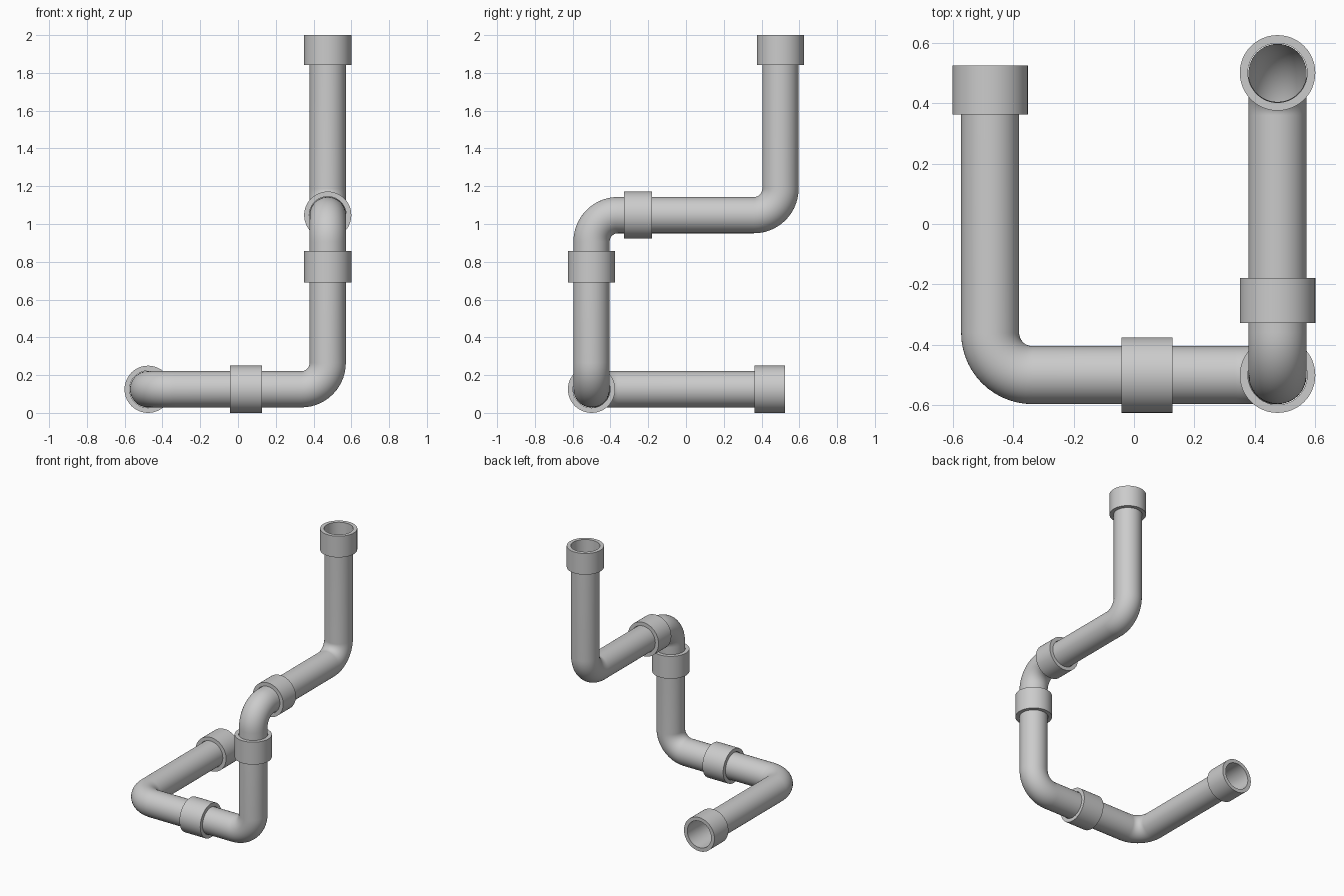
import bpy, bmesh, math
from mathutils import Vector

if "Cube" in bpy.data.objects:
    bpy.data.objects.remove(bpy.data.objects["Cube"])

SIDES = 48
PIPE_R, BEND_R = 0.096, 0.14
RING_R, BORE_R = 0.125, 0.098
LOW, MID = 0.125, 1.047          # heights of the horizontal runs
LEFT, RIGHT = -0.476, 0.475
FRONT, BACK = -0.5, 0.5


def finish(name, bm):
    bmesh.ops.recalc_face_normals(bm, faces=bm.faces)
    me = bpy.data.meshes.new(name)
    bm.to_mesh(me)
    bm.free()
    ob = bpy.data.objects.new(name, me)
    bpy.context.collection.objects.link(ob)
    bpy.ops.object.select_all(action='DESELECT')
    ob.select_set(True)
    bpy.context.view_layer.objects.active = ob
    bpy.ops.object.shade_smooth_by_angle(angle=math.radians(35))
    return ob


def loop(bm, centre, u, v, r):
    return [bm.verts.new(centre + r * (math.cos(a) * u + math.sin(a) * v))
            for a in (2 * math.pi * i / SIDES for i in range(SIDES))]


def bridge(bm, a, b):
    for i in range(SIDES):
        j = (i + 1) % SIDES
        bm.faces.new((a[i], a[j], b[j], b[i]))


def sweep_pipe(name, corners, steps=14):
    # centre line with rounded corners: (point, tangent)
    pts = [Vector(c) for c in corners]
    path = [(pts[0], (pts[1] - pts[0]).normalized())]
    for a, c, b in zip(pts, pts[1:], pts[2:]):
        d0, d1 = (c - a).normalized(), (b - c).normalized()
        hub = c - BEND_R * d0 + BEND_R * d1
        for k in range(steps + 1):
            t = math.pi / 2 * k / steps
            path.append((hub + BEND_R * (math.sin(t) * d0 - math.cos(t) * d1),
                         math.cos(t) * d0 + math.sin(t) * d1))
    path.append((pts[-1], (pts[-1] - pts[-2]).normalized()))
    bm = bmesh.new()
    tan = path[0][1]
    u, prev = tan.orthogonal().normalized(), None
    for p, t in path:
        u = tan.rotation_difference(t) @ u
        tan = t
        ring = loop(bm, p, u, t.cross(u), PIPE_R)
        if prev:
            bridge(bm, prev, ring)
        prev = ring
    return finish(name, bm)


def collar(name, start, end):
    # thick open sleeve around the pipe
    a, b = Vector(start), Vector(end)
    t = (b - a).normalized()
    u = t.orthogonal().normalized()
    v = t.cross(u)
    bm = bmesh.new()
    rings = [loop(bm, p, u, v, r) for p, r in
             ((a, RING_R), (b, RING_R), (b, BORE_R), (a, BORE_R))]
    for i in range(4):
        bridge(bm, rings[i], rings[(i + 1) % 4])
    return finish(name, bm)


# Bent pipe
sweep_pipe("pipe", [(LEFT, 0.41, LOW), (LEFT, FRONT, LOW), (RIGHT, FRONT, LOW),
                    (RIGHT, FRONT, MID), (RIGHT, BACK, MID), (RIGHT, BACK, 1.96)])

# End sockets and joint collars
collar("lower_end_socket", (LEFT, 0.362, LOW), (LEFT, 0.525, LOW))
collar("upper_end_socket", (RIGHT, BACK, 1.843), (RIGHT, BACK, 2.0))
collar("lower_collar", (-0.042, FRONT, LOW), (0.128, FRONT, LOW))
collar("riser_collar", (RIGHT, FRONT, 0.69), (RIGHT, FRONT, 0.856))
collar("upper_collar", (RIGHT, -0.328, MID), (RIGHT, -0.179, MID))
